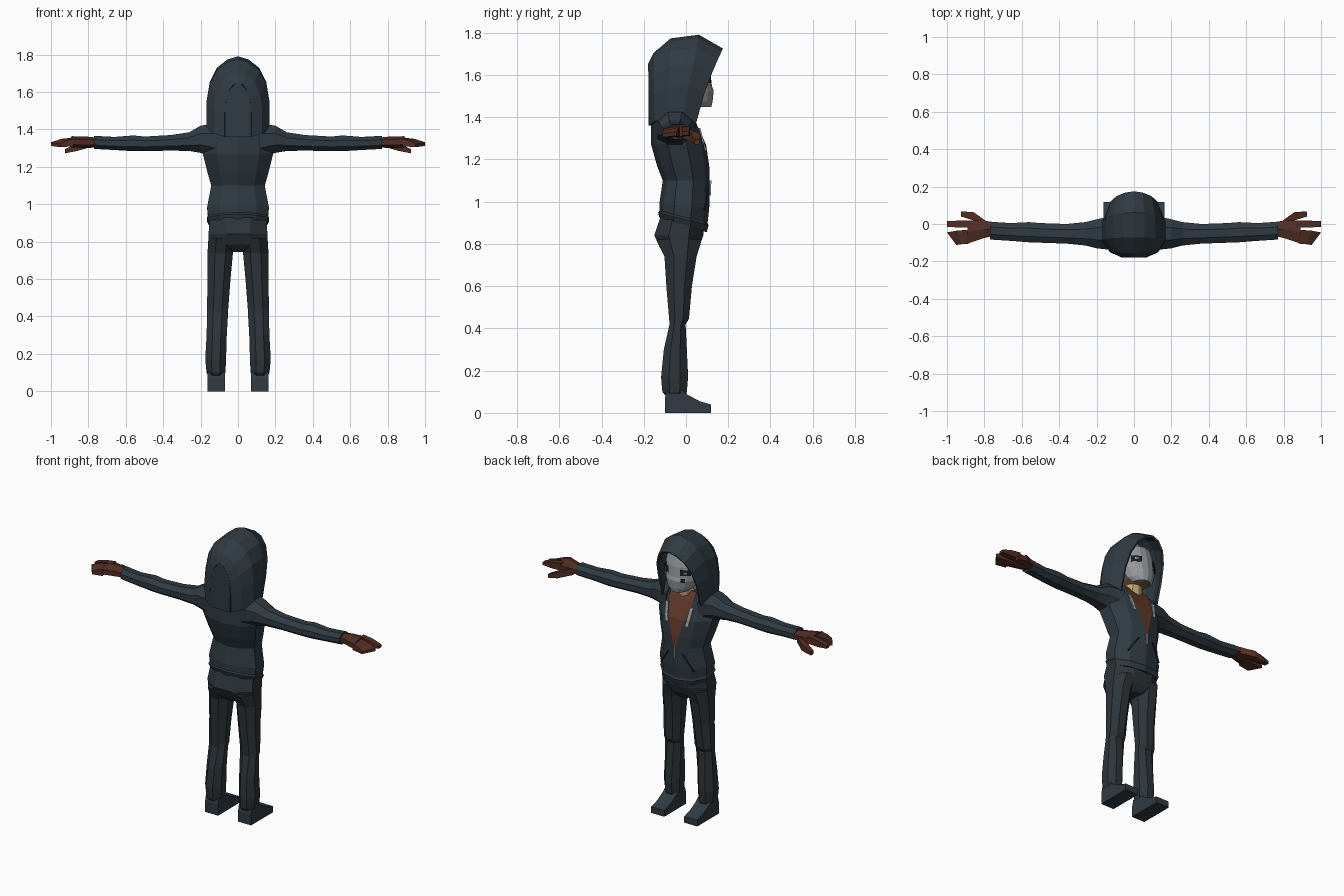
import bpy, bmesh, math
from mathutils import Vector


def material(name, r, g, b):
    m = bpy.data.materials.new(name)
    m.diffuse_color = (r, g, b, 1)
    return m


SLATE = material("slate cloth", 0.029, 0.043, 0.055)
PANTS = material("dark trousers", 0.026, 0.035, 0.042)
BROWN = material("glove brown", 0.085, 0.027, 0.018)
SHIRT = material("shirt brown", 0.125, 0.042, 0.025)
SKIN = material("skin tan", 0.56, 0.37, 0.18)
STUBBLE = material("stubble", 0.15, 0.10, 0.06)
MASK = material("mask grey", 0.30, 0.31, 0.33)
DARK = material("near black", 0.012, 0.014, 0.016)
METAL = material("zip grey", 0.38, 0.38, 0.38)


def loft(name, rings, mats, closed=True, caps=True, rule=None, mirror=False, thick=0):
    """Skin a list of point rings; rule(face centre) gives the material slot."""
    bm = bmesh.new()
    vs = [[bm.verts.new(p) for p in ring] for ring in rings]
    n = len(rings[0])
    for a, b in zip(vs, vs[1:]):
        for j in range(n if closed else n - 1):
            k = (j + 1) % n
            bm.faces.new((a[j], a[k], b[k], b[j]))
    if caps:
        bm.faces.new(vs[0])
        bm.faces.new(vs[-1])
    bmesh.ops.recalc_face_normals(bm, faces=bm.faces)
    if rule:
        for f in bm.faces:
            f.material_index = rule(f.calc_center_median())
    me = bpy.data.meshes.new(name)
    bm.to_mesh(me)
    bm.free()
    for m in mats:
        me.materials.append(m)
    ob = bpy.data.objects.new(name, me)
    bpy.context.collection.objects.link(ob)
    if thick:
        s = ob.modifiers.new("thickness", "SOLIDIFY")
        s.thickness, s.offset = thick, 0
    if mirror:
        ob.modifiers.new("mirror", "MIRROR")
    return ob


def oval(z, x0, x1, y0, y1, n=8, tilt=0):
    """Horizontal ring filling the given x and y range."""
    k = 1 / math.cos(math.pi / n)
    pts = []
    for i in range(n):
        a = (i + 0.5) * math.tau / n
        y = (y0 + y1) / 2 + (y1 - y0) / 2 * k * math.sin(a)
        pts.append(((x0 + x1) / 2 + (x1 - x0) / 2 * k * math.cos(a), y, z - tilt * y))
    return pts


def side_ring(x, y0, y1, z0, z1, n=8):
    """Upright ring across the arm at x."""
    return [(x, p[0], p[1]) for p in oval(0, y0, y1, z0, z1, n)]


def bar(name, p, q, w, t, mat, mirror=True):
    """Thin plate from p to q, w wide in x, t deep in y."""
    def rect(c):
        return [(c[0] + sx * w, c[1] + sy * t, c[2]) for sx, sy in ((-1, -1), (1, -1), (1, 1), (-1, 1))]
    return loft(name, [rect(p), rect(q)], [mat], mirror=mirror)


# Jacket body, with the open front coloured as the shirt
def torso_ring(z, w, yf, yb, v, tilt=0):
    mix = lambda t: yf + (yb - yf) * t
    half = [(0, yf), (v, yf), (max(0.62 * w, v + 0.015), yf - 0.02), (w, mix(0.35)),
            (w, mix(0.7)), (0.6 * w, yb + 0.02), (0, yb)]
    pts = half + [(-x, y) for x, y in half[-2:0:-1]]
    return [(x, y, z - tilt * y) for x, y in pts]


loft("jacket", [torso_ring(*r) for r in (
    (0.885, 0.152, 0.098, -0.125, 0.006, 0.3), (0.915, 0.166, 0.107, -0.132, 0.006, 0.25),
    (0.925, 0.160, 0.102, -0.126, 0.006, 0.25), (0.98, 0.165, 0.11, -0.126, 0.006, 0.1),
    (1.10, 0.143, 0.112, -0.11, 0.006), (1.17, 0.163, 0.110, -0.137, 0.026),
    (1.27, 0.188, 0.095, -0.165, 0.055), (1.38, 0.180, 0.045, -0.165, 0.085),
    (1.43, 0.150, 0.015, -0.15, 0.085))], [SLATE, SHIRT],
    rule=lambda c: int(abs(c.x) < 0.05 and c.y > 0 and 1.1 < c.z < 1.42))
bar("zip_pull", (0, 0.114, 1.03), (0, 0.116, 1.10), 0.005, 0.004, METAL, False)
bar("drawstring", (0.088, 0.063, 1.35), (0.072, 0.094, 1.24), 0.009, 0.004, METAL)
bar("pocket_seam", (0.05, 0.108, 1.06), (0.115, 0.086, 0.96), 0.004, 0.003, DARK)

# Hood: arches swept from the face opening to the back
SHAPE = [(0, 1), (0.4, 1), (0.66, 0.9), (0.85, 0.67), (0.96, 0.33), (1, 0)]


def arch(yt, zt, yb, zb, hw, bow=0):
    half = [(w * hw, yb + (yt - yb) * t - bow * t * (1 - t) * 4, zb + (zt - zb) * t) for t, w in SHAPE]
    return half + [(-x, y, z) for x, y, z in half[-2::-1]]


hood = loft("hood", [arch(*a) for a in (
    (0.172, 1.72, 0.045, 1.37, 0.132, 0.012), (0.06, 1.785, -0.02, 1.39, 0.162),
    (-0.07, 1.768, -0.09, 1.39, 0.164), (-0.15, 1.70, -0.145, 1.38, 0.125),
    (-0.174, 1.65, -0.168, 1.36, 0.07))], [SLATE], closed=False, caps=False, thick=0.012)
# Back panel of the hood
loft("hood_back", [[(x, -0.172, z) for x, z in ((-w, z), (w, z))] for z, w in
                   ((1.36, 0.07), (1.52, 0.07), (1.6, 0.055), (1.65, 0.01))],
     [SLATE], closed=False, caps=False, thick=0.012)

# Sleeves
loft("sleeve", [side_ring(*r) for r in (
    (0.11, -0.14, 0.045, 1.24, 1.435), (0.20, -0.13, 0.025, 1.275, 1.42),
    (0.26, -0.115, 0.01, 1.285, 1.385), (0.36, -0.105, 0.0, 1.287, 1.37),
    (0.50, -0.10, 0.005, 1.284, 1.362), (0.56, -0.098, 0.01, 1.284, 1.368),
    (0.66, -0.09, 0.005, 1.29, 1.36), (0.77, -0.083, 0.012, 1.296, 1.366))], [SLATE], mirror=True)

# Gloves: palm, finger block, index finger and thumb
loft("glove_palm", [side_ring(*r, 6) for r in (
    (0.75, -0.062, 0.01, 1.308, 1.352), (0.80, -0.075, 0.018, 1.305, 1.357),
    (0.89, -0.105, 0.02, 1.308, 1.36))], [BROWN], mirror=True)
loft("glove_fingers", [
    [(0.88, -0.105, 1.31), (0.88, -0.03, 1.31), (0.88, -0.03, 1.358), (0.88, -0.105, 1.35)],
    [(0.92, -0.108, 1.307), (0.95, -0.036, 1.307), (0.95, -0.036, 1.348), (0.92, -0.108, 1.34)],
    [(0.95, -0.112, 1.305), (1.0, -0.045, 1.312), (1.0, -0.045, 1.33), (0.95, -0.112, 1.322)]],
    [BROWN], mirror=True)
loft("glove_index", [side_ring(*r, 4) for r in (
    (0.87, -0.02, 0.02, 1.315, 1.358), (0.94, -0.018, 0.018, 1.312, 1.35),
    (1.0, -0.016, 0.015, 1.315, 1.332))], [BROWN], mirror=True)
loft("glove_thumb", [side_ring(*r, 4) for r in (
    (0.79, -0.025, 0.015, 1.305, 1.345), (0.86, 0.02, 0.065, 1.285, 1.325),
    (0.925, 0.04, 0.066, 1.272, 1.295))], [BROWN], mirror=True)

# Trousers: seat and legs
loft("trouser_seat", [oval(*r) for r in (
    (0.745, -0.04, 0.04, -0.085, 0.03), (0.785, -0.155, 0.155, -0.125, 0.062),
    (0.84, -0.158, 0.158, -0.15, 0.082), (0.93, -0.15, 0.15, -0.12, 0.085))], [PANTS])
loft("trouser_leg", [oval(*r) for r in (
    (0.085, 0.075, 0.16, -0.10, 0.0), (0.10, 0.067, 0.168, -0.112, 0.004),
    (0.17, 0.064, 0.175, -0.118, 0.01), (0.30, 0.06, 0.168, -0.105, 0.004),
    (0.42, 0.053, 0.165, -0.078, -0.002), (0.445, 0.052, 0.166, -0.08, 0.014),
    (0.60, 0.04, 0.162, -0.093, 0.028), (0.74, 0.027, 0.163, -0.102, 0.05),
    (0.82, 0.01, 0.158, -0.14, 0.075))], [PANTS], mirror=True)

# Shoes: side profile pulled across x
SOLE = [(-0.10, 0), (0.118, 0), (0.118, 0.04), (0.065, 0.055), (0.0, 0.09), (-0.02, 0.11), (-0.09, 0.11), (-0.10, 0.07)]
loft("shoe", [[(x, y, z) for y, z in SOLE] for x in (0.07, 0.162)], [SLATE], mirror=True)

# Head and neck, with a stubble band on the jaw
loft("head", [oval(*r, 10) for r in (
    (1.37, -0.06, 0.06, -0.07, 0.035), (1.455, -0.055, 0.055, -0.07, 0.04),
    (1.475, -0.075, 0.075, -0.08, 0.095), (1.52, -0.098, 0.098, -0.10, 0.10),
    (1.60, -0.105, 0.105, -0.11, 0.095), (1.68, -0.09, 0.09, -0.10, 0.07),
    (1.73, -0.04, 0.04, -0.06, 0.03))], [SKIN, STUBBLE],
    rule=lambda c: int(1.458 < c.z < 1.51))


# Face mask: curved front shell
def face_arc(z, w, c, d, angles):
    return [(w * math.sin(math.radians(a)), c + d * math.cos(math.radians(a)), z) for a in angles]


ARC = range(-80, 81, 20)
loft("mask", [face_arc(*r, ARC) for r in (
    (1.45, 0.055, 0.045, 0.072), (1.475, 0.085, 0.025, 0.098), (1.525, 0.107, 0.005, 0.123),
    (1.545, 0.110, 0.005, 0.115), (1.61, 0.113, 0.0, 0.113), (1.68, 0.098, 0.0, 0.092))],
    [MASK], closed=False, caps=False, thick=0.006)
# Dark eye sockets with a pale glint, and a mark on the cheek
EYE = (20, 30, 40, 50)
loft("eye", [face_arc(z, 0.119, 0.005, 0.120, EYE) for z in (1.562, 1.598)], [DARK],
     closed=False, caps=False, mirror=True, thick=0.003)
loft("eye_glint", [face_arc(z, 0.121, 0.007, 0.121, (30, 40)) for z in (1.573, 1.585)], [METAL],
     closed=False, caps=False, mirror=True, thick=0.003)
loft("cheek_mark", [face_arc(z, 0.115, 0.008, 0.124, (-36, -24)) for z in (1.52, 1.545)], [DARK],
     closed=False, caps=False, thick=0.003)
